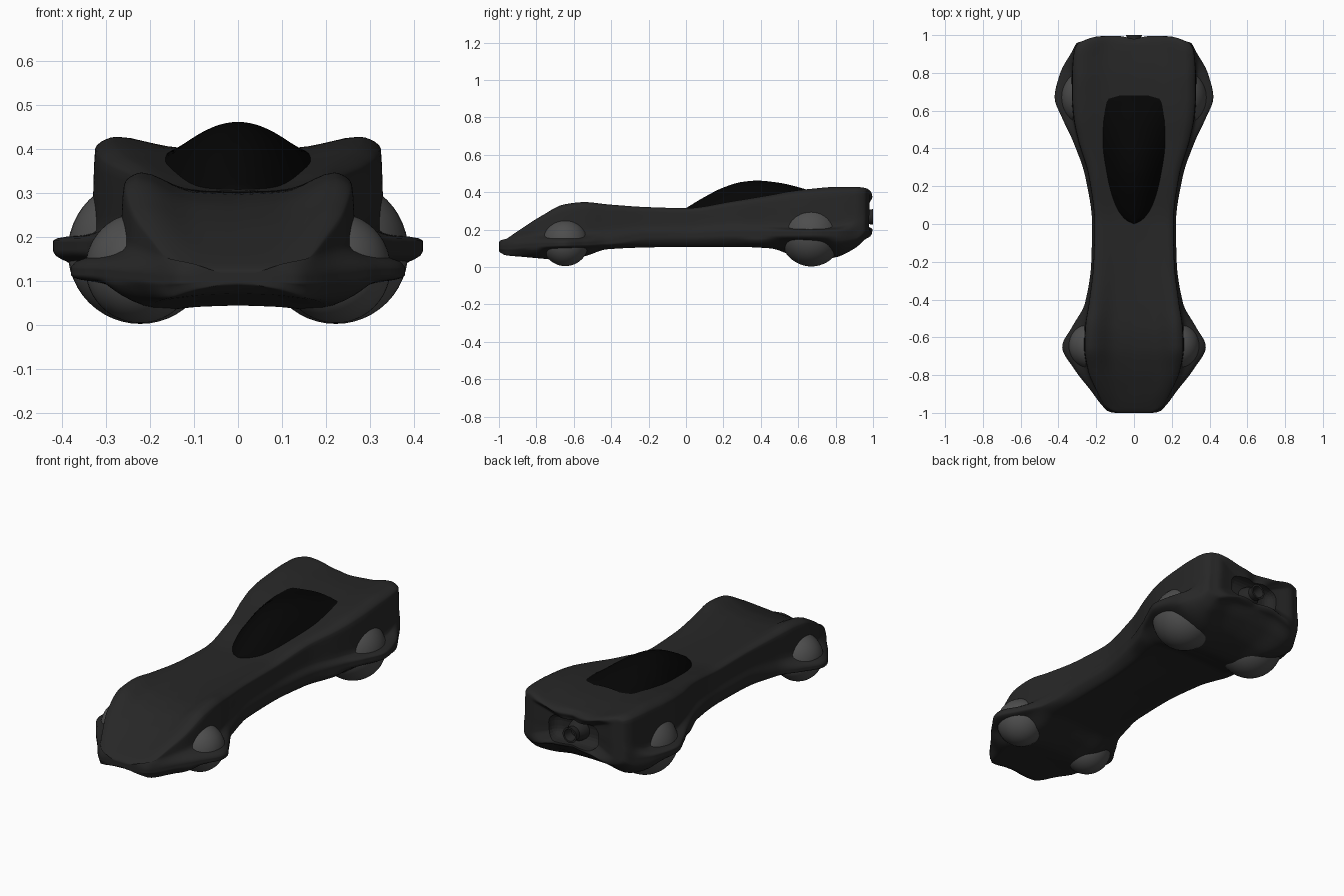
import bpy, bmesh, math
from mathutils import Vector

if "Cube" in bpy.data.objects:
    bpy.data.objects.remove(bpy.data.objects["Cube"])


def material(name, v):
    m = bpy.data.materials.new(name)
    m.diffuse_color = (v, v, v, 1)
    m.use_nodes = True
    m.node_tree.nodes["Principled BSDF"].inputs["Base Color"].default_value = m.diffuse_color
    return m


PAINT, GLASS, RUBBER = material("paint", .02), material("dark_glass", .0015), material("rubber", .075)


def smooth_curve(ts, vs):
    """Monotone cubic through the points, without overshoot."""
    n = len(ts)
    h = [ts[i + 1] - ts[i] for i in range(n - 1)]
    d = [(vs[i + 1] - vs[i]) / h[i] for i in range(n - 1)]
    m = [d[0]] + [2 * a * b / (a + b) if a * b > 0 else 0 for a, b in zip(d, d[1:])] + [d[-1]]

    def f(t):
        i = max(j for j in range(n - 1) if j == 0 or ts[j] <= t)
        s = (t - ts[i]) / h[i]
        return ((2 * s**3 - 3 * s**2 + 1) * vs[i] + (s**3 - 2 * s**2 + s) * h[i] * m[i]
                + (3 * s**2 - 2 * s**3) * vs[i + 1] + (s**3 - s**2) * h[i] * m[i + 1])
    return f


def activate(ob):
    bpy.ops.object.select_all(action='DESELECT')
    ob.select_set(True)
    bpy.context.view_layer.objects.active = ob


def grid_object(name, rows, mat, angle=60):
    bm = bmesh.new()
    g = [[bm.verts.new(p) for p in r] for r in rows]
    for a, b in zip(g, g[1:]):
        for i in range(len(a) - 1):
            bm.faces.new((a[i], a[i + 1], b[i + 1], b[i]))
    bmesh.ops.remove_doubles(bm, verts=bm.verts, dist=.0003)
    bmesh.ops.recalc_face_normals(bm, faces=bm.faces)
    me = bpy.data.meshes.new(name)
    bm.to_mesh(me)
    bm.free()
    ob = bpy.data.objects.new(name, me)
    bpy.context.collection.objects.link(ob)
    me.materials.append(mat)
    activate(ob)
    bpy.ops.object.shade_smooth_by_angle(angle=math.radians(angle))
    return ob


# Body stations: y, shoulder x, centre z, shoulder z, wall foot z, flare x, flare z, floor x, floor z
STATIONS = [
    (-.995, .10, .128, .128, .115, .13, .105, .10, .08),
    (-.965, .15, .147, .147, .125, .165, .105, .15, .063),
    (-.88, .20, .19, .205, .14, .23, .112, .18, .055),
    (-.77, .245, .24, .275, .155, .315, .12, .20, .045),
    (-.65, .262, .28, .335, .16, .38, .123, .17, .035),
    (-.54, .258, .297, .347, .16, .325, .125, .18, .058),
    (-.42, .24, .302, .335, .18, .26, .135, .18, .095),
    (-.2, .215, .305, .32, .20, .226, .17, .18, .105),
    (0, .21, .308, .315, .20, .222, .17, .18, .108),
    (.25, .24, .34, .352, .21, .258, .18, .20, .108),
    (.45, .298, .37, .385, .20, .328, .18, .23, .10),
    (.56, .32, .387, .405, .19, .38, .18, .20, .065),
    (.67, .328, .397, .418, .188, .42, .18, .17, .035),
    (.80, .328, .40, .428, .195, .39, .18, .20, .052),
    (.91, .32, .395, .428, .24, .33, .185, .25, .105),
    (.96, .295, .39, .422, .27, .30, .22, .24, .15)]


def half_ring(y, sx, zc, zs, wz, fx, fz, bx, bz):
    lip = .012 if y > 0 else .009
    arch = max(0, y - .72) * .08
    tuck = .8 if min(abs(y + .65), abs(y - .67)) < .115 else .25
    return [(0, y, zc), (.4 * sx, y, zc + .12 * (zs - zc)), (.85 * sx, y, zs), (.99 * sx, y, zs - .12 * (zs - wz)),
            (sx + .06 * (fx - sx), y, wz + .025), (fx, y, fz + lip), (fx, y, fz - lip),
            (fx - tuck * (fx - sx), y, fz - lip - .3 * (fz - lip - bz)),
            (bx, y, bz), (.5 * bx, y, bz + .007 + arch), (0, y, bz + .01 + arch)]


def shrunk(ring, s, y, zc, dent=0):
    return [(x * s, y - dent * (math.exp(-(x / .1)**2) + (x / .3)**4), zc + (z - zc) * s) for x, _, z in ring]


keys = [half_ring(*s) for s in STATIONS]
us = [s[0] for s in STATIONS]
# Close the nose and round off the tail
tail = [shrunk(keys[-1], s, y, .29, .024) for s, y in ((.93, .99), (.79, 1.003), (.55, .99), (0, .97))]
keys = [shrunk(keys[0], 0, -1, .105), shrunk(keys[0], .7, -1, .105)] + keys + tail
us = [-1.05, -1.015] + us + [.99, 1.03, 1.07, 1.13]
M = len(keys[0])
tracks = [[smooth_curve(us, [k[i][c] for k in keys]) for c in range(3)] for i in range(M)]
rows = []
N = 170
for j in range(N + 1):
    u = us[0] + (us[-1] - us[0]) * j / N
    pts = [Vector([f(u) for f in tr]) for tr in tracks]
    ts = [0]
    for a, b in zip(pts, pts[1:]):
        ts.append(ts[-1] + max((b - a).length, 1e-4))
    ring = [smooth_curve(ts, [p[c] for p in pts]) for c in range(3)]
    half = []
    for i in range(M - 1):
        for k in range(5):
            t = ts[i] + (ts[i + 1] - ts[i]) * k / 5
            half.append(tuple(f(t) for f in ring))
    half.append(tuple(pts[-1]))
    rows.append(half + [(-x, y, z) for x, y, z in half[-2::-1]])
body = grid_object("body", rows, PAINT)

# Canopy resting on the deck
cw = smooth_curve([0, .02, .1, .25, .45, .64, .665, .68], [.0, .045, .1, .142, .168, .156, .145, .09])
cz = smooth_curve([0, .1, .2, .3, .38, .5, .68], [.315, .375, .425, .455, .462, .45, .405])
bpy.context.view_layer.update()
rows = []
for j in range(41):
    y = .68 * j / 40
    w = cw(y)
    hit = body.ray_cast(Vector((w, y, 1)), Vector((0, 0, -1)))
    base = hit[1].z - .003
    rows.append([(w * s / 12, y, base + (max(cz(y), base) - base) * (1 - (s / 12)**2)) for s in range(-12, 13)])
grid_object("canopy", rows, GLASS)

# Tail recess
bpy.ops.mesh.primitive_cube_add(size=1, location=(0, 1.0, .272))
cutter = bpy.context.object
cutter.name = "recess_cutter"
cutter.scale = (.3, .18, .13)
cutter.hide_render = True
bpy.ops.object.transform_apply(location=False, rotation=False, scale=True)
bev = cutter.modifiers.new("round", 'BEVEL')
bev.width, bev.segments = .05, 5
cut = body.modifiers.new("recess", 'BOOLEAN')
cut.object, cut.operation, cut.solver = cutter, 'DIFFERENCE', 'EXACT'
activate(body)
bpy.ops.object.modifier_apply(modifier=cut.name)
bpy.data.objects.remove(cutter)

# Exhaust nozzle, a turned profile (radius, y)
PROFILE = [(.06, .90), (.052, .94), (.036, .965), (.042, 1.0), (.032, 1.0), (.024, .95), (0, .95)]
grid_object("exhaust", [[(r * math.cos(a * math.pi / 12), y, .268 + r * math.sin(a * math.pi / 12))
                         for a in range(25)] for r, y in PROFILE], PAINT, 40)

# Ball wheels
for end, y, r, z in (("front", -.645, .125, .13), ("rear", .67, .165, .168)):
    for side, x in (("left", -.222), ("right", .222)):
        bpy.ops.mesh.primitive_uv_sphere_add(segments=40, ring_count=24, radius=r, location=(x, y, z))
        ball = bpy.context.object
        ball.name = f"{end}_{side}_wheel"
        ball.data.materials.append(RUBBER)
        bpy.ops.object.shade_smooth()
